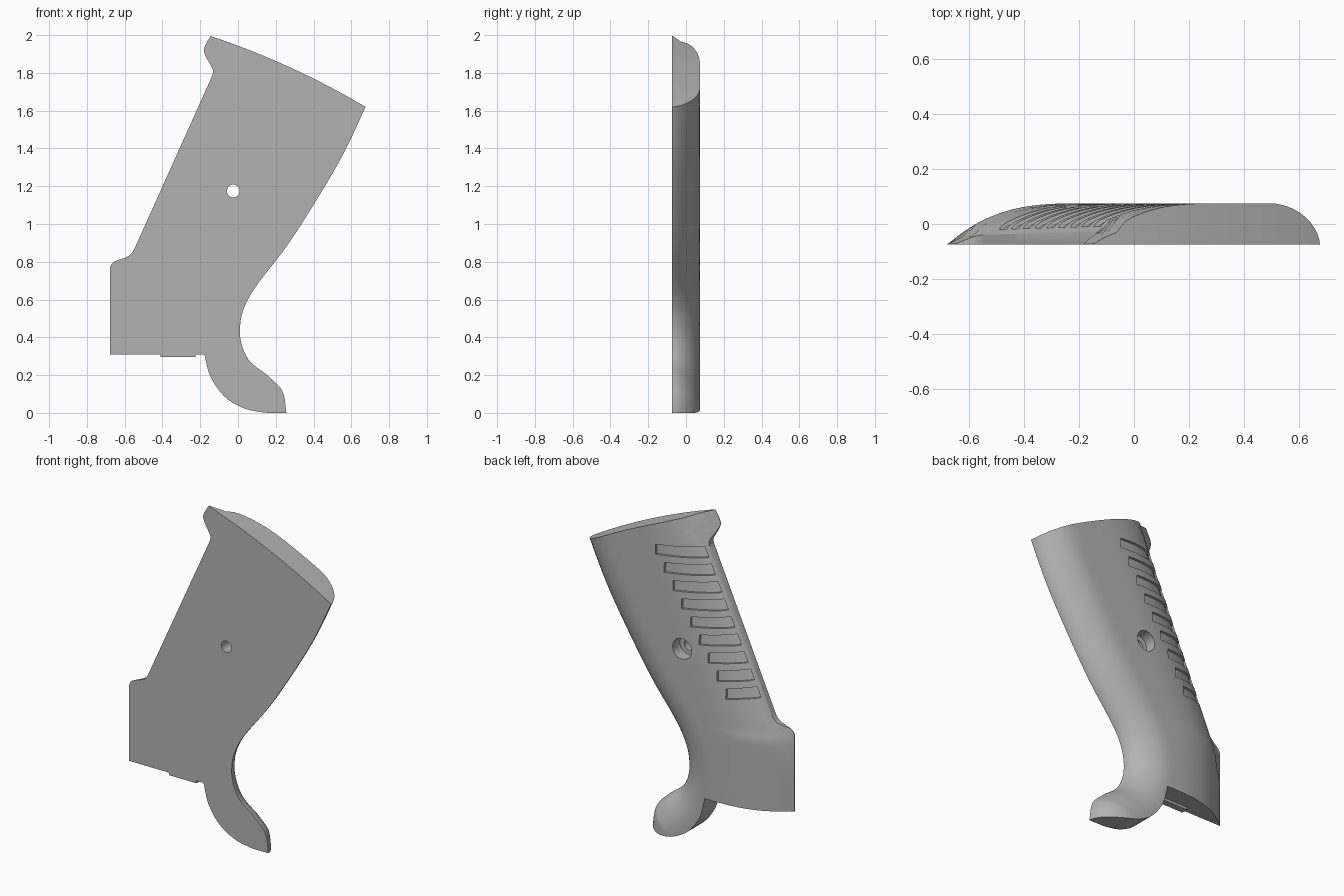
import bpy, bmesh, math
from mathutils import Vector

if "Cube" in bpy.data.objects:
    bpy.data.objects.remove(bpy.data.objects["Cube"])

FRONT, THICK = -0.075, 0.15

grey = bpy.data.materials.new("plain grey")
grey.use_nodes = True
grey.diffuse_color = (0.45, 0.45, 0.45, 1)
grey.node_tree.nodes["Principled BSDF"].inputs["Base Color"].default_value = (0.45, 0.45, 0.45, 1)


def spline(points, u):
    """Smooth curve through the points; u counts control points."""
    p = [Vector(q) for q in points]
    i = min(int(u), len(p) - 2)
    t = u - i
    a, b, c, d = p[max(i - 1, 0)], p[i], p[i + 1], p[min(i + 2, len(p) - 1)]
    return b + t / 2 * (c - a + t * (2 * a - 5 * b + 4 * c - d + t * (3 * (b - c) + d - a)))


def make(name, verts, faces):
    bm = bmesh.new()
    vs = [bm.verts.new(v) for v in verts]
    for f in faces:
        bm.faces.new([vs[i] for i in f])
    bmesh.ops.recalc_face_normals(bm, faces=bm.faces)
    mesh = bpy.data.meshes.new(name)
    bm.to_mesh(mesh)
    bm.free()
    mesh.materials.append(grey)
    ob = bpy.data.objects.new(name, mesh)
    bpy.context.collection.objects.link(ob)
    return ob


# Outline: the rounded right edge, and the left edge in sections
# Each section holds its points, row count and the span of the right edge it faces
right_edge = [(.675, 1.62), (.575, 1.405), (.46, 1.2), (.27, .9), (.063, .62),
              (.01, .44), (.05, .29), (.16, .195), (.235, .115), (.256, 0)]
sections = [
    ([(-.145, 1.995), (-.18, 1.93), (-.17, 1.885), (-.133, 1.815), (-.143, 1.77)], 16, 0, .6),
    ([(-.143, 1.77), (-.55, .865)], 34, .6, 3.1),
    ([(-.55, .865), (-.58, .83), (-.656, .80), (-.677, .77)], 12, 3.1, 3.5),
    ([(-.677, .77), (-.677, .31)], 10, 3.5, 4.1),
    ([(-.677, .31), (-.178, .31)], 14, 4.1, 5.3),
    ([(-.178, .31), (-.145, .19), (-.07, .085), (.03, .025), (.13, .003), (.2, 0), (.245, 0)], 30, 5.3, 9),
]
edge_samples = [spline(right_edge, i / 12) for i in range(12 * 9 + 1)]


def main_line(z):
    return -.143 + .45 * (z - 1.77)


def height(x, z):
    """Thickness of the rounded shell above the flat face."""
    outer = max(-.677, -.18 + .42 * (z - 1.93))
    t = min(max((x - outer) * (.92 if z > .75 else 1) / .5, 0), 1)
    left = 1 - (1 - t) ** 3
    p = Vector((x, z))
    dist = 9.0
    for a, b in zip(edge_samples, edge_samples[1:]):
        ab = b - a
        k = min(max((p - a).dot(ab) / ab.length_squared, 0), 1)
        dist = min(dist, (a + k * ab - p).length)
    r = min(dist / .21, 1)
    right = max(1 - (1 - r) ** 2, 0) ** .58
    e = min(max((x - main_line(z)) * .91 / .035, 0), 1)
    soften = 1 - .35 * (1 - e) ** 2
    return max(THICK * left * right * soften, .002)


# Grip shell: rows lofted from left edge to right edge
rows = []
for points, count, b0, b1 in sections:
    start = 1 if rows else 0
    for i in range(start, count + 1):
        f = i / count
        rows.append((spline(points, f * (len(points) - 1)), spline(right_edge, b0 + f * (b1 - b0))))
COLS = 30
verts = []
for r, (a, b) in enumerate(rows):
    bulge = .024 * max(1 - r / 40, 0)
    for c in range(COLS + 1):
        t = .5 - .5 * math.cos(math.pi * c / COLS)
        p = a.lerp(b, t) + Vector((.42, .91)) * bulge * 4 * t * (1 - t)
        verts.append((p.x, FRONT + height(p.x, p.y), p.y))
total = len(verts)
verts += [(x, FRONT, z) for x, y, z in verts]
W = COLS + 1
faces = []
for r in range(len(rows) - 1):
    for c in range(COLS):
        q = [r * W + c, r * W + c + 1, (r + 1) * W + c + 1, (r + 1) * W + c]
        faces += [q, [i + total for i in reversed(q)]]
    for c in (0, COLS):
        i, j = r * W + c, (r + 1) * W + c
        faces.append([i, j, j + total, i + total])
for r in (0, len(rows) - 1):
    for c in range(COLS):
        i = r * W + c
        faces.append([i, i + 1, i + 1 + total, i + total])
grip = make("grip_shell", verts, faces)


def cut(cutter):
    cutter.hide_render = True
    mod = grip.modifiers.new("cut", "BOOLEAN")
    mod.operation, mod.solver, mod.object = "DIFFERENCE", "EXACT", cutter
    bpy.context.view_layer.objects.active = grip
    bpy.ops.object.modifier_apply(modifier=mod.name)
    bpy.data.objects.remove(cutter)


# Screw hole with a wider counterbore from the rounded side
for radius, y0 in ((.034, -.2), (.062, .005)):
    bpy.ops.mesh.primitive_cylinder_add(vertices=32, radius=radius, depth=.3 - y0,
                                        location=(-.025, (.3 + y0) / 2, 1.175),
                                        rotation=(math.pi / 2, 0, 0))
    cut(bpy.context.object)

# Nine shallow grip grooves that follow the rounded surface
STEPS = 8
for k in range(9):
    z_left = 1.73 - .095 * k
    x_left = .153 - .0575 * k
    ring = []
    for i in range(STEPS + 1):
        for side in (-.03, .03):
            z_right = z_left + .03 + side
            x = x_left + (main_line(z_right) + .014 - x_left) * i / STEPS
            z = z_left + side + .03 * i / STEPS
            ring += [(x, FRONT + height(x, z) - .015, z), (x, .2, z)]
    quads = [[0, 1, 3, 2], [STEPS * 4 + j for j in (2, 3, 1, 0)]]
    for i in range(STEPS):
        n = i * 4
        for a, b in ((0, 1), (1, 3), (3, 2), (2, 0)):
            quads.append([n + a, n + b, n + 4 + b, n + 4 + a])
    cut(make("groove_cutter", ring, quads))

bpy.ops.object.select_all(action="DESELECT")
grip.select_set(True)
bpy.context.view_layer.objects.active = grip
bpy.ops.object.shade_smooth_by_angle(angle=math.radians(32))

# Small locating tab under the base
bpy.ops.mesh.primitive_cube_add(size=1, location=(-.318, -.055, .308))
tab = bpy.context.object
tab.name = "base_tab"
tab.scale = (.185, .04, .026)
tab.data.materials.append(grey)
